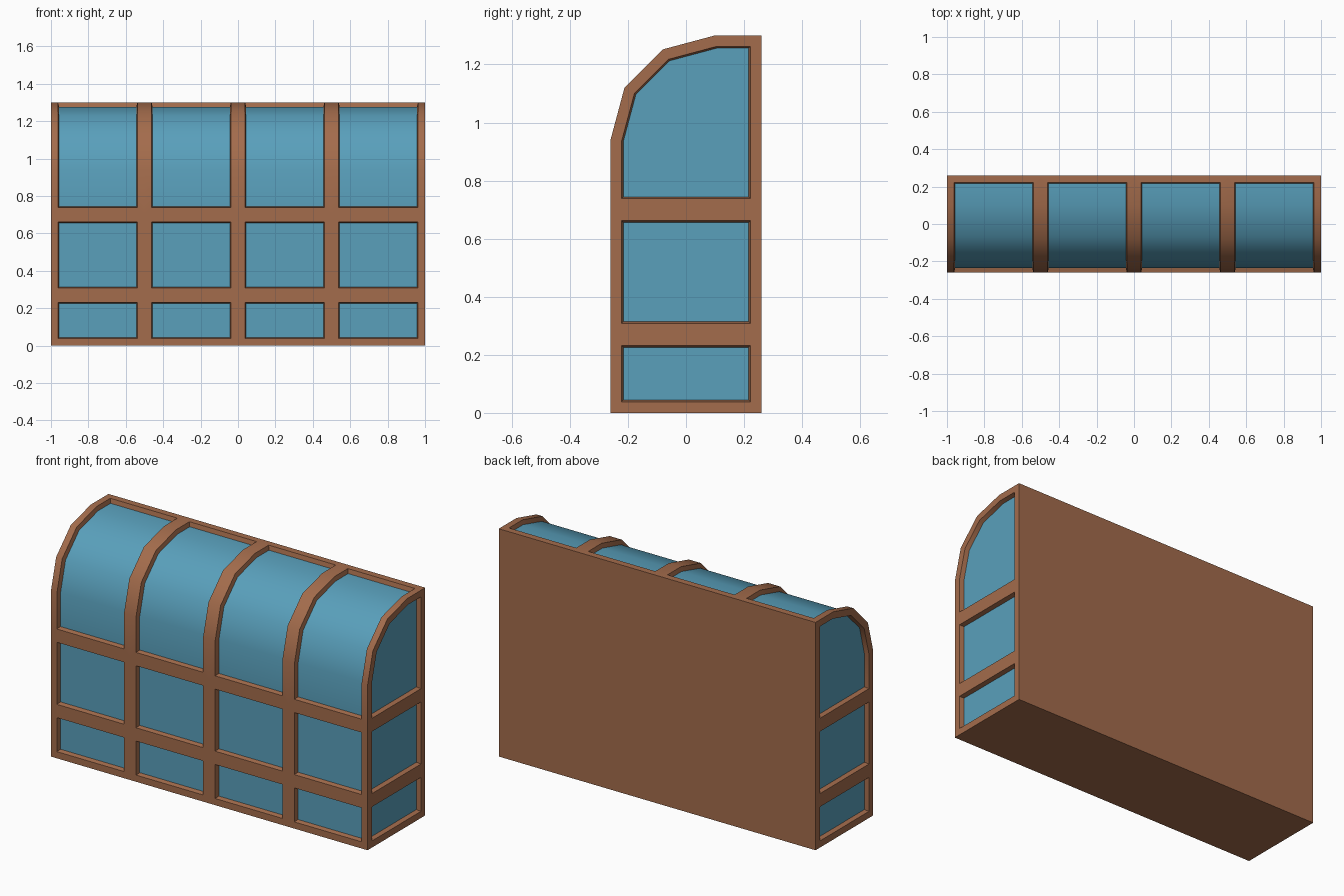
import bpy, bmesh, math
from mathutils import Vector

if "Cube" in bpy.data.objects:
    bpy.data.objects.remove(bpy.data.objects["Cube"])

FRAME, SLOPE, DEPTH = 0.038, 0.006, 0.025


def material(name, rgb):
    m = bpy.data.materials.new(name)
    m.diffuse_color = (*rgb, 1)
    m.use_nodes = True
    m.node_tree.nodes["Principled BSDF"].inputs["Base Color"].default_value = m.diffuse_color
    return m


wood = material("brown wood", (0.37, 0.15, 0.072))
glass = material("blue glass", (0.10, 0.35, 0.50))

# Side profile (y, z): straight front, quarter-round roof, flat top strip
arc = [(0.10 - 0.36 * math.cos(math.radians(a)), 0.94 + 0.36 * math.sin(math.radians(a)))
       for a in (0, 30, 60, 90)]
profile = [(-0.26, 0), (-0.26, 0.27), (-0.26, 0.70)] + arc + \
          [(0.26, 1.30), (0.26, 0.70), (0.26, 0.27), (0.26, 0)]
xs = [-1, -0.5, 0, 0.5, 1]
n = len(profile)

bm = bmesh.new()
rings = [[bm.verts.new((x, y, z)) for y, z in profile] for x in xs]
cells = []

# Shell strips; the front and roof are grouped into window cells
for a, b in zip(rings, rings[1:]):
    strip = [bm.faces.new((a[i], b[i], b[(i + 1) % n], a[(i + 1) % n])) for i in range(n)]
    cells += [[strip[0]], [strip[1]], strip[2:7]]

# End walls: three window cells each
for r in (rings[0], rings[-1]):
    for lo, hi in (([0, 1], [9, 10]), ([1, 2], [8, 9])):
        cells.append([bm.faces.new([r[i] for i in lo + hi])])
    cells.append([bm.faces.new(r[2:9])])
bmesh.ops.recalc_face_normals(bm, faces=bm.faces[:])

# Inset each cell for its frame, then sink the pane
for cell in cells:
    for t in (FRAME, SLOPE):
        bm.normal_update()
        bmesh.ops.inset_region(bm, faces=cell, thickness=t, depth=0,
                               use_boundary=True, use_even_offset=True)
    bm.normal_update()
    moves = {}
    for v in {v for f in cell for v in f.verts}:
        normals = [f.normal for f in v.link_faces if f in cell]
        avg = sum(normals, Vector()).normalized()
        moves[v] = avg * (-DEPTH / avg.dot(normals[0]))
    for v, d in moves.items():
        v.co += d
    for f in cell:
        f.material_index = 1

mesh = bpy.data.meshes.new("glazed_cabinet")
bm.to_mesh(mesh)
bm.free()
mesh.materials.append(wood)
mesh.materials.append(glass)
cabinet = bpy.data.objects.new("glazed_cabinet", mesh)
bpy.context.collection.objects.link(cabinet)
bpy.context.view_layer.objects.active = cabinet
cabinet.select_set(True)
bpy.ops.object.shade_smooth_by_angle(angle=math.radians(35))
